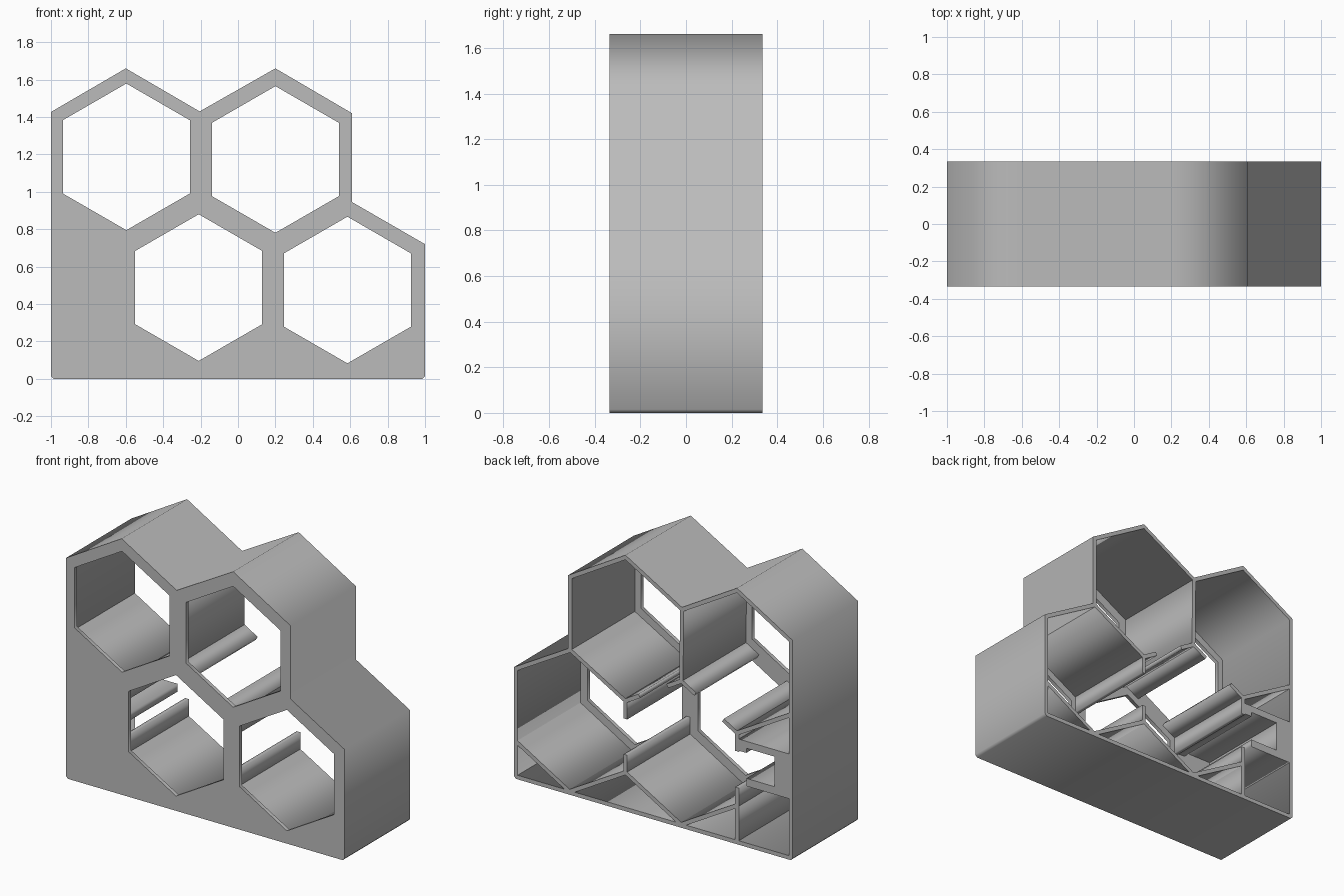
import bpy
from mathutils import Vector
from math import sin, cos, radians

if "Cube" in bpy.data.objects:
    bpy.data.objects.remove(bpy.data.objects["Cube"])

FRONT, BACK = -0.335, 0.335
PLATE = 0.025          # thickness of the front plate
WALL = 0.026           # thickness of the cell walls

grey = bpy.data.materials.new("plain_grey")
grey.use_nodes = True
grey.diffuse_color = (0.5, 0.5, 0.5, 1)
grey.node_tree.nodes["Principled BSDF"].inputs["Base Color"].default_value = (0.5, 0.5, 0.5, 1)


def prism(name, loops, y0=FRONT + PLATE, y1=BACK):
    """Extrude closed x-z loops (later loops are holes) between two depths."""
    curve = bpy.data.curves.new(name, 'CURVE')
    curve.dimensions = '2D'
    curve.fill_mode = 'BOTH'
    curve.extrude = (y1 - y0) / 2
    for loop in loops:
        spline = curve.splines.new('POLY')
        spline.points.add(len(loop) - 1)
        for point, (x, z) in zip(spline.points, loop):
            point.co = (x, z, 0, 1)
        spline.use_cyclic_u = True
    obj = bpy.data.objects.new(name, curve)
    bpy.context.collection.objects.link(obj)
    obj.rotation_euler.x = radians(90)
    obj.location.y = (y0 + y1) / 2
    bpy.ops.object.select_all(action='DESELECT')
    obj.select_set(True)
    bpy.context.view_layer.objects.active = obj
    bpy.ops.object.convert(target='MESH')
    obj = bpy.context.object
    obj.data.materials.clear()
    obj.data.materials.append(grey)
    return obj


def bar(name, a, b):
    """Straight wall between two x-z points."""
    a, b = Vector(a), Vector(b)
    d = (b - a).normalized()
    n = Vector((-d.y, d.x)) * WALL / 2
    prism(name, [[a + n, b + n, b - n, a - n]])


def stubs(name, a, b):
    """Wall whose middle half is left open."""
    a, b = Vector(a), Vector(b)
    bar(name + "_start", a, a.lerp(b, 0.25))
    bar(name + "_end", a.lerp(b, 0.75), b)


def block(name, x0, x1, z0, z1):
    prism(name, [[(x0, z0), (x1, z0), (x1, z1), (x0, z1)]])


def hexagon(x, z, r=0.392):
    return [(x + r * cos(radians(60 * i + 30)), z + r * sin(radians(60 * i + 30))) for i in range(6)]


def inset(loop, t):
    """Offset a clockwise outline inwards with mitred corners."""
    pts = [Vector(p) for p in loop]
    result = []
    for i, p in enumerate(pts):
        d0 = (p - pts[i - 1]).normalized()
        d1 = (pts[(i + 1) % len(pts)] - p).normalized()
        n0, n1 = Vector((d0.y, -d0.x)), Vector((d1.y, -d1.x))
        result.append(p + (n0 + n1) * t / (1 + n0.dot(n1)))
    return result


# Outline and front plate with four hexagonal openings
outline = [(-0.985, 0), (-1, 0.015), (-1, 1.427), (-0.6, 1.66), (-0.205, 1.43), (0.2, 1.66),
           (0.61, 1.42), (0.61, 0.945), (1, 0.72), (1, 0.015), (0.985, 0)]
openings = [hexagon(-0.597, 1.187), hexagon(0.2, 1.173), hexagon(-0.21, 0.488), hexagon(0.585, 0.475)]
prism("front_plate", [outline] + openings, FRONT, FRONT + PLATE)

# Outer shell, open at the back
prism("outer_shell", [outline, inset(outline, 0.026)])

# Honeycomb corners
upper = [(-0.985, 0.942), (-0.6, 0.72), (-0.2, 0.95), (0.2, 0.715), (0.595, 0.937)]
lower = [(-0.6, 0.25), (-0.2, 0.02), (0.2, 0.25), (0.6, 0.02), (0.985, 0.242)]

# Closed walls
bar("upper_divider", upper[2], (-0.205, 1.415))
bar("upper_left_floor", upper[0], upper[1])
bar("upper_right_floor", upper[3], upper[4])
for i in range(4):
    bar("lower_floor", lower[i], lower[i + 1])
bar("side_box_wall", (-0.6, 0.01), lower[0])

# Walls with a gap in the middle
stubs("middle_left_wall", upper[1], upper[2])
stubs("middle_right_wall", upper[2], upper[3])
stubs("lower_left_wall", upper[1], lower[0])
stubs("lower_divider", upper[3], lower[2])

# Side compartment with a slot
block("slot_roof", -0.98, -0.6, 0.64, 0.685)
block("slot_lip", -0.667, -0.6, 0.61, 0.65)
block("slot_floor", -0.98, -0.667, 0.395, 0.445)
block("slot_end", -0.98, -0.87, 0.42, 0.66)
